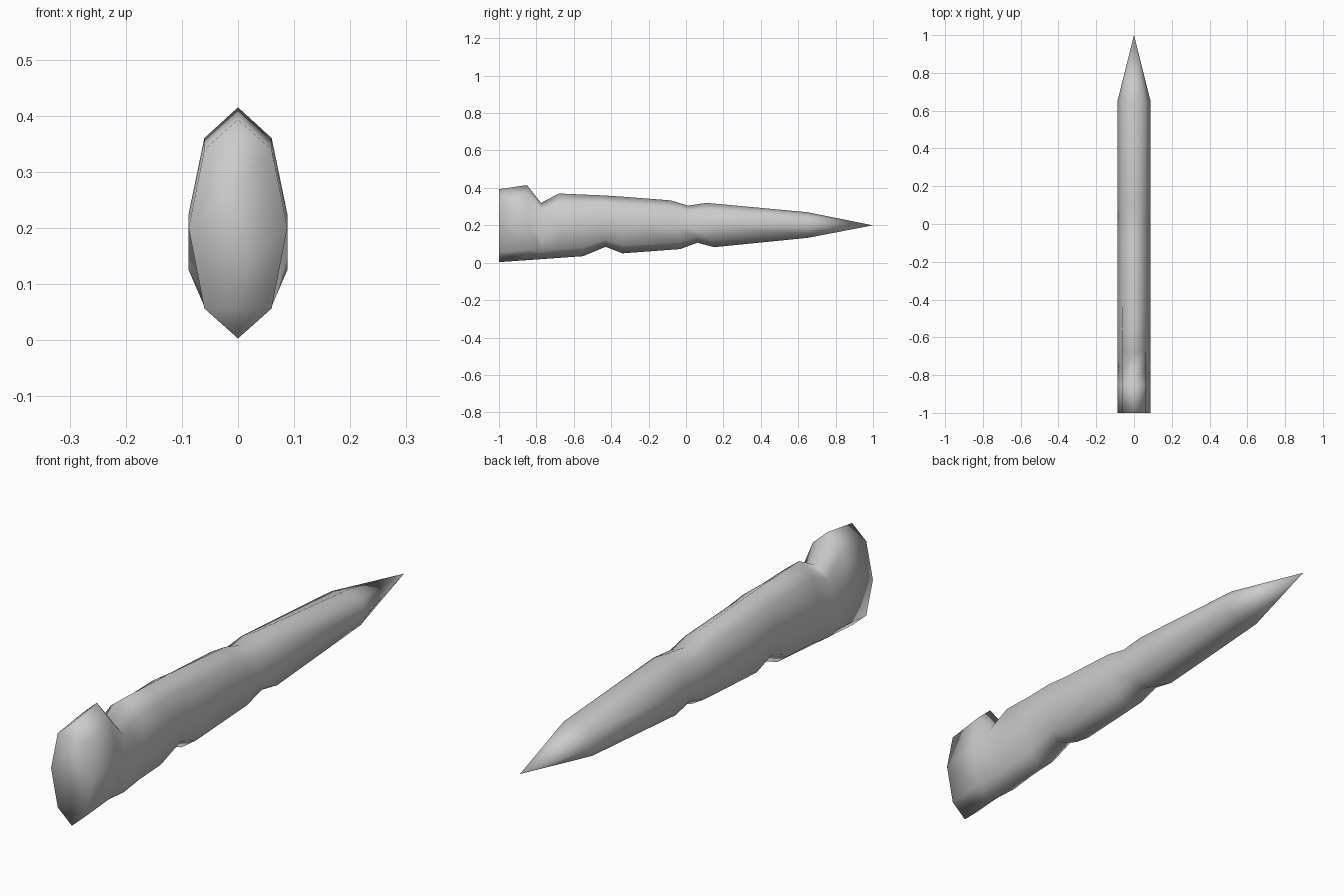
import bpy, bmesh

if "Cube" in bpy.data.objects:
    bpy.data.objects.remove(bpy.data.objects["Cube"])

# Side profiles as (y, z): ridge, widest line and keel, with carved notches
TOP = [(-1, .393), (-.85, .415), (-.775, .32), (-.68, .37), (-.4, .358),
       (-.08, .333), (.01, .305), (.11, .32), (.65, .27)]
MID = [(-1, .2), (-.85, .225), (-.775, .125), (-.68, .2), (-.55, .2),
       (-.43, .22), (-.34, .2), (-.08, .2), (.01, .18), (.11, .2), (.65, .2)]
LOW = [(-1, .003), (-.55, .035), (-.43, .085), (-.34, .05), (-.03, .073),
       (.06, .107), (.15, .083), (.65, .133)]


def sample(profile, y):
    for (y0, z0), (y1, z1) in zip(profile, profile[1:]):
        if y <= y1:
            return z0 + (z1 - z0) * (y - y0) / (y1 - y0)
    return profile[-1][1]


bm = bmesh.new()
stations = [-1, -.85, -.775, -.68, -.55, -.43, -.34, -.08, .01, .11, .65]

# Eight-sided rings; keel points may sit at slightly shifted stations
KEEL_Y = {-.08: -.03, .01: .06, .11: .15}
rings = []
for y in stations:
    yl = KEEL_Y.get(y, y)
    t, m, b = sample(TOP, y), sample(MID, y), sample(LOW, yl)
    ym = (y + yl) / 2
    up, dn = t - (t - b) * .137, b + (t - b) * .137
    pts = [(0, y, t), (.06, y, up), (.088, ym, m), (.06, yl, dn), (0, yl, b),
           (-.06, yl, dn), (-.088, ym, m), (-.06, y, up)]
    rings.append([bm.verts.new(p) for p in pts])

# Shaft walls
for a, b in zip(rings, rings[1:]):
    for i in range(8):
        j = (i + 1) % 8
        bm.faces.new((a[i], a[j], b[j], b[i]))

# Pointed end
tip = bm.verts.new((0, 1, .2))
last = rings[-1]
for i in range(8):
    bm.faces.new((last[i], last[(i + 1) % 8], tip))

# Blunt end
r = rings[0]
for f in ((0, 7, 1), (1, 7, 6, 2), (2, 6, 5, 3), (3, 5, 4)):
    bm.faces.new([r[i] for i in f])

bmesh.ops.recalc_face_normals(bm, faces=bm.faces)
for f in bm.faces:
    f.smooth = True
mesh = bpy.data.meshes.new("wooden_stake")
bm.to_mesh(mesh)
bm.free()
bpy.context.collection.objects.link(bpy.data.objects.new("wooden_stake", mesh))
